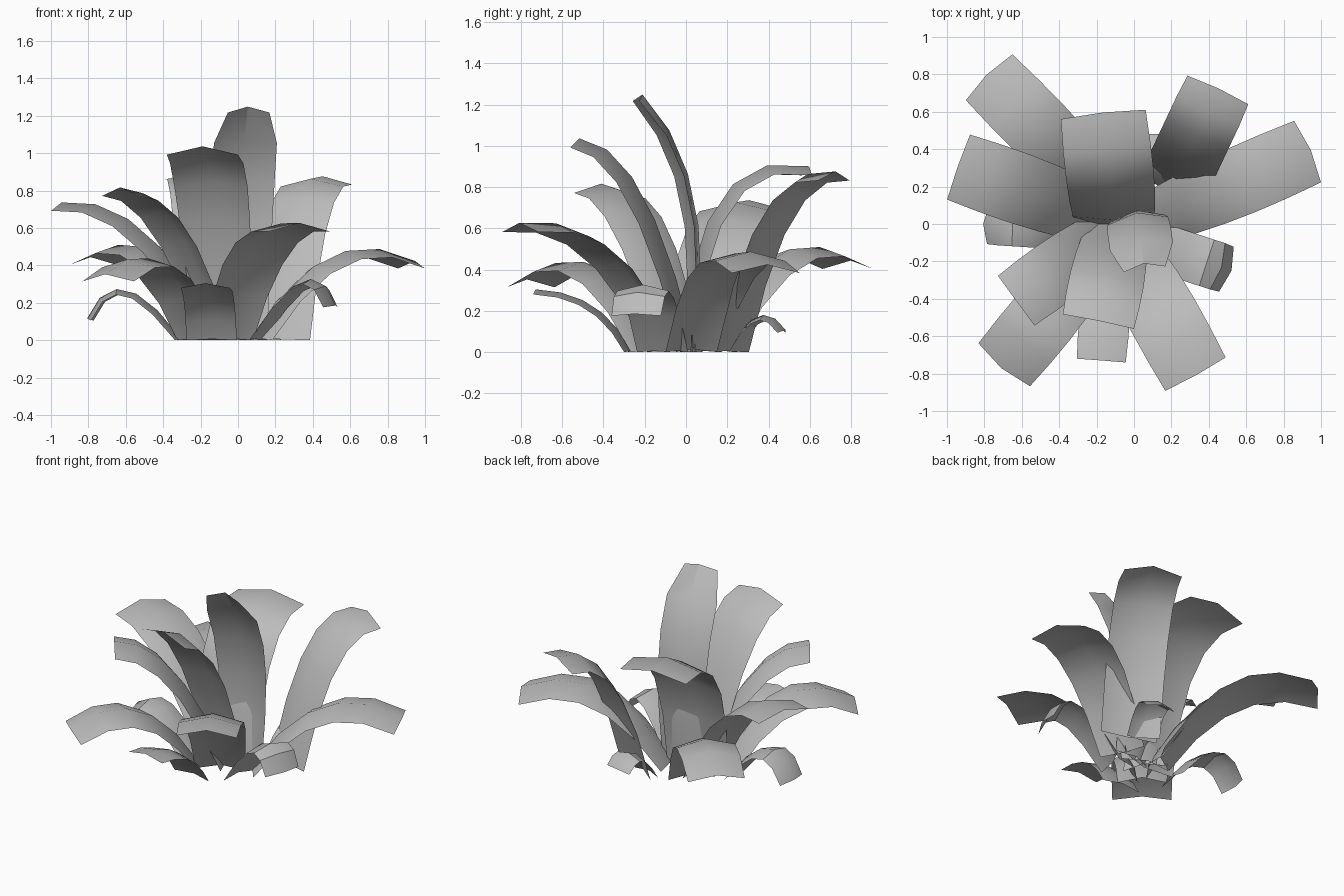
import bpy
import bmesh
import math
from mathutils import Vector

SEGMENTS = 5

cube = bpy.data.objects.get("Cube")
if cube:
    bpy.data.objects.remove(cube, do_unlink=True)

# One plain grey for the whole plant
grey = bpy.data.materials.new("leaf_grey")
grey.use_nodes = True
colour = (0.5, 0.5, 0.5, 1.0)
grey.diffuse_color = colour
grey.node_tree.nodes["Principled BSDF"].inputs["Base Color"].default_value = colour


def add_leaf(name, base, tip, reach, lift, width, rib=0.045, root=0.8, end=0.97):
    """Strap leaf: a curve from base to tip, bent towards a control point that
    lies at a fraction (reach) of the plan distance and at height lift."""
    base, tip = Vector(base), Vector(tip)
    bend = base.lerp(tip, reach)
    bend.z = lift
    heading = Vector((tip.x - base.x, tip.y - base.y, 0)).normalized()
    side = Vector((-heading.y, heading.x, 0))

    bm = bmesh.new()
    rows = []
    for i in range(SEGMENTS + 1):
        t = i / SEGMENTS
        centre = base.lerp(bend, t).lerp(bend.lerp(tip, t), t)
        tangent = (bend - base).lerp(tip - bend, t).normalized()
        normal = tangent.cross(side).normalized()
        half = width / 2 * (root + (1 - root) * min(1, t * 2))
        if i == SEGMENTS:
            half *= end
        # The midrib stands above the two edges
        edge = centre - normal * rib * 0.4
        points = [edge + side * half, centre + normal * rib * 0.6, edge - side * half]
        for p in points:
            p.z = max(p.z, 0)
        rows.append([bm.verts.new(p) for p in points])
    for low, high in zip(rows, rows[1:]):
        for k in range(2):
            bm.faces.new((low[k], low[k + 1], high[k + 1], high[k]))

    mesh = bpy.data.meshes.new(name)
    bm.to_mesh(mesh)
    bm.free()
    mesh.materials.append(grey)
    leaf = bpy.data.objects.new(name, mesh)
    bpy.context.collection.objects.link(leaf)
    bpy.ops.object.select_all(action="DESELECT")
    leaf.select_set(True)
    bpy.context.view_layer.objects.active = leaf
    bpy.ops.object.shade_smooth_by_angle(angle=math.radians(35))


# Tall inner leaves
add_leaf("centre_leaf", (0.02, 0.02, 0), (0.055, -0.23, 1.23), -0.45, 0.86, 0.34, end=0.66)
add_leaf("tall_front_leaf", (-0.08, 0.02, 0), (-0.19, -0.52, 1.01), 0.42, 0.98, 0.4)
add_leaf("tall_back_leaf", (-0.1, 0, 0), (-0.165, 0.59, 0.875), 0.12, 1.0, 0.47, root=0.9)
add_leaf("tall_back_left_leaf", (0.21, 0.21, 0), (0.45, 0.72, 0.85), 0.38, 0.92, 0.37, root=1)
add_leaf("tall_front_right_leaf", (-0.1, -0.02, 0), (-0.63, -0.41, 0.79), 0.47, 0.8, 0.34)

# Long arching leaves
add_leaf("side_right_leaf", (-0.13, 0.02, 0), (-0.94, 0.305, 0.71), 0.46, 0.77, 0.38)
add_leaf("side_left_leaf", (0.11, 0.03, 0), (0.935, 0.39, 0.4), 0.44, 0.64, 0.37)
add_leaf("back_right_leaf", (-0.13, 0.13, 0), (-0.78, 0.79, 0.42), 0.44, 0.67, 0.36)
add_leaf("front_left_leaf", (-0.06, -0.1, 0), (0.33, -0.805, 0.6), 0.37, 0.67, 0.38)
add_leaf("front_right_leaf", (-0.2, -0.16, 0), (-0.7, -0.76, 0.33), 0.43, 0.61, 0.37)

# Short outer leaves
add_leaf("short_front_leaf", (-0.14, -0.28, 0), (-0.175, -0.73, 0.29), 0.3, 0.28, 0.27, 0.025, 1)
add_leaf("short_left_leaf", (0.09, -0.11, 0), (0.505, -0.245, 0.18), 0.75, 0.51, 0.26, 0.03, 1)
add_leaf("short_right_leaf", (-0.32, -0.03, 0), (-0.79, 0, 0.11), 0.7, 0.45, 0.22, 0.03, 1)
add_leaf("short_back_leaf", (0.13, 0.22, 0), (0.18, 0.47, 0.1), 0.55, 0.27, 0.2, 0.025, 1)
